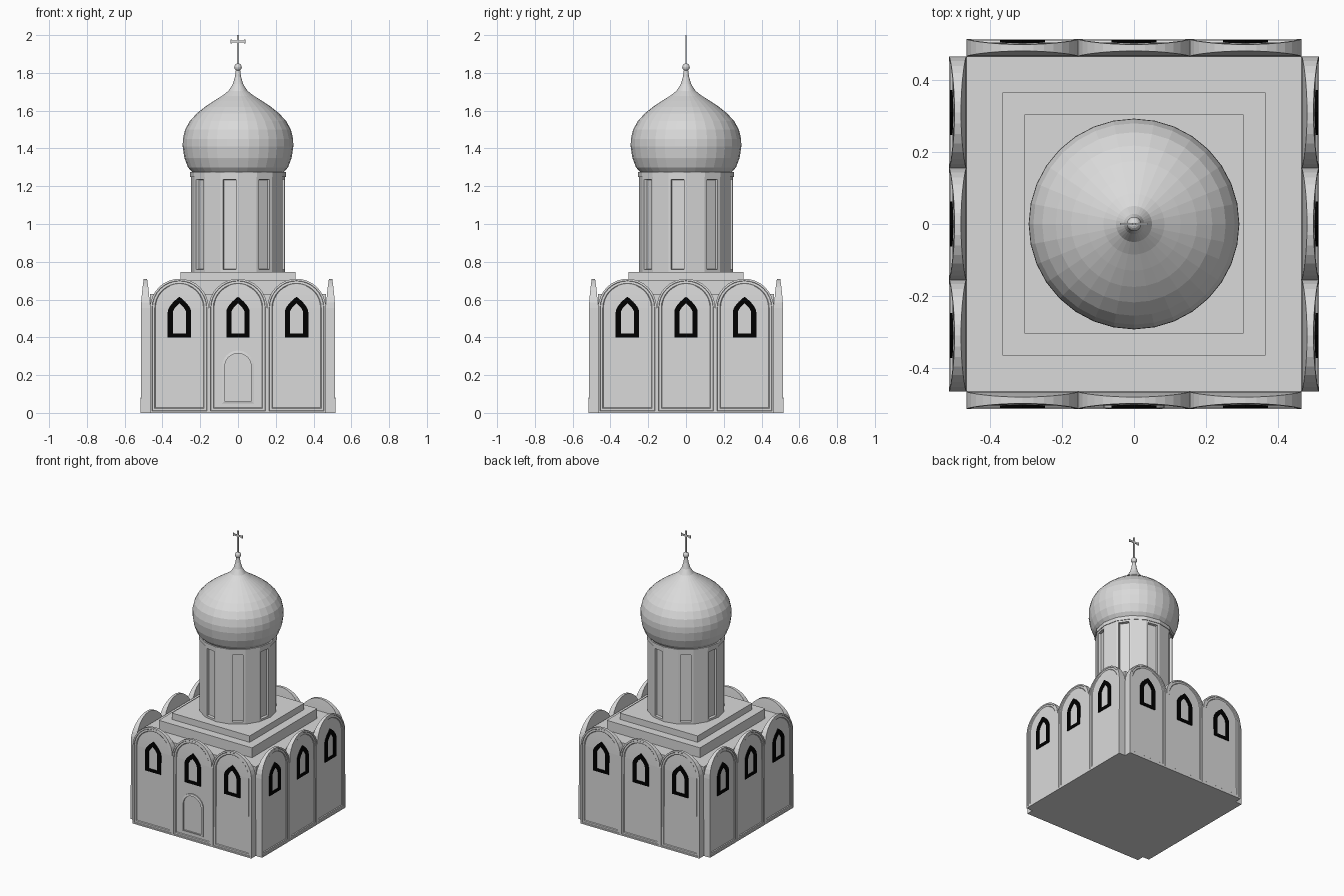
import bpy, bmesh
from math import sin, cos, pi, radians

old = bpy.data.objects.get("Cube")
if old:
    bpy.data.objects.remove(old)


def material(name, value):
    m = bpy.data.materials.new(name)
    m.use_nodes = True
    colour = (value, value, value, 1)
    m.diffuse_color = colour
    m.node_tree.nodes["Principled BSDF"].inputs["Base Color"].default_value = colour
    return m


STONE = material("pale stone", 0.7)
BLACK = material("black trim", 0.0)
WALL = 0.465      # half width of the main block
BAY = WALL / 3    # half width of one wall bay


def finish(bm, name, mat):
    bmesh.ops.recalc_face_normals(bm, faces=bm.faces)
    mesh = bpy.data.meshes.new(name)
    bm.to_mesh(mesh)
    bm.free()
    mesh.materials.append(mat)
    obj = bpy.data.objects.new(name, mesh)
    bpy.context.collection.objects.link(obj)
    return obj


def box(name, half, z0, z1, half_y=None, y=0, mat=STONE):
    bm = bmesh.new()
    bmesh.ops.create_cube(bm, size=1)
    for v in bm.verts:
        v.co.x *= 2 * half
        v.co.y = y + v.co.y * 2 * (half_y or half)
        v.co.z = z0 + (v.co.z + 0.5) * (z1 - z0)
    return finish(bm, name, mat)


def round_arch(w, bottom, spring, n=16):
    arc = [(-w * cos(pi * i / n), spring + w * sin(pi * i / n)) for i in range(n + 1)]
    return [(-w, bottom)] + arc + [(w, bottom)]


def pointed_arch(w, bottom, spring, top, n=6):
    left = [(-w * (1 - (i / n) ** 1.7), spring + (top - spring) * i / n) for i in range(n)]
    right = [(-x, z) for x, z in reversed(left)]
    return [(-w, bottom)] + left + [(0, top)] + right + [(w, bottom)]


def loft(name, loops, mat=STONE, capped=True, taper=False):
    """Joins outlines given as (depth, points); depth grows out of the front wall."""
    bm = bmesh.new()
    rings = []
    for depth, points in loops:
        ring = []
        for x, z in points:
            d = depth
            if taper:
                t = max(0, (z - 0.5) / 0.21)
                d = 0.025 + (depth - 0.025) * (1 - 0.65 * t * t)
            ring.append(bm.verts.new((x, -WALL - d, z)))
        rings.append(ring)
    n = len(rings[0])
    pairs = list(zip(rings, rings[1:]))
    if not capped:
        pairs.append((rings[-1], rings[0]))
    for a, b in pairs:
        for i in range(n):
            j = (i + 1) % n
            bm.faces.new((a[i], a[j], b[j], b[i]))
    if capped:
        # caps are horizontal strips so they follow the taper
        for r in (rings[0], rings[-1]):
            for i in range(n // 2):
                face = [r[i], r[i + 1], r[n - 2 - i], r[n - 1 - i]]
                face = list(dict.fromkeys(face))
                if len(face) > 2:
                    bm.faces.new(face)
    return finish(bm, name, mat)


def revolve(profile, sides, phase=0):
    bm = bmesh.new()
    rings = [[bm.verts.new((r * cos(phase + 2 * pi * i / sides),
                            r * sin(phase + 2 * pi * i / sides), z))
              for i in range(sides)] for r, z in profile]
    for a, b in zip(rings, rings[1:]):
        for i in range(sides):
            j = (i + 1) % sides
            bm.faces.new((a[i], a[j], b[j], b[i]))
    bm.faces.new(rings[0])
    bm.faces.new(rings[-1])
    return bm


# Main block and stepped roof
box("main_block", WALL, 0, 0.63)
box("lower_roof_step", 0.365, 0.63, 0.70)
box("upper_roof_step", 0.305, 0.70, 0.745)

# Wall bay: arched panel with stepped frame, and a pointed window surround
steps = [(0, 0), (0, 0.05), (0.01, 0.05), (0.012, 0.045), (0.024, 0.045), (0.028, 0.04)]
panel = loft("bay_panel", [(d, round_arch(BAY - i, i, 0.555)) for i, d in steps], taper=True)
outer = pointed_arch(0.062, 0.40, 0.535, 0.615)
inner = pointed_arch(0.035, 0.42, 0.53, 0.58)
window = loft("window_surround", [(0.03, outer), (0.046, outer), (0.046, inner), (0.03, inner)],
              BLACK, capped=False)

# Repeat the bay three times on each of four sides
for part in (panel, window):
    for side in range(4):
        for slot in (-1, 0, 1):
            copy = bpy.data.objects.new(f"{part.name}_{side + 1}_{slot + 2}", part.data)
            a = side * pi / 2
            copy.location = (cos(a) * slot * 2 * BAY, sin(a) * slot * 2 * BAY, 0)
            copy.rotation_euler.z = a
            bpy.context.collection.objects.link(copy)
    bpy.data.objects.remove(part)

# Front door surround
outer = round_arch(0.085, 0.05, 0.245)
inner = round_arch(0.07, 0.06, 0.245)
loft("door_surround", [(0.035, outer), (0.046, outer), (0.049, inner), (0.035, inner)], capped=False)

# Drum with a sunken slot in every second face
start = radians(-90 - 10.4 + 11.25)
bm = revolve([(0.25, 0.745), (0.25, 1.25)], 16, start)
bmesh.ops.recalc_face_normals(bm, faces=bm.faces)
bm.faces.ensure_lookup_table()
slots = [bm.faces[i] for i in range(1, 16, 2)]
bmesh.ops.inset_individual(bm, faces=slots, thickness=0.02)
bmesh.ops.inset_individual(bm, faces=slots, thickness=0.003, depth=-0.018)
finish(bm, "drum", STONE)
finish(revolve([(0.254, 1.25), (0.254, 1.275)], 16, start), "drum_cornice", STONE)

# Onion dome with its spire
dome = [(0.24, 1.272), (0.265, 1.30), (0.284, 1.35), (0.293, 1.41), (0.292, 1.45),
        (0.28, 1.50), (0.255, 1.545), (0.218, 1.585), (0.175, 1.62), (0.13, 1.65),
        (0.085, 1.678), (0.05, 1.705), (0.028, 1.74), (0.016, 1.78), (0.011, 1.82)]
finish(revolve(dome, 32), "onion_dome", STONE)

# Ball and cross
bm = bmesh.new()
bmesh.ops.create_uvsphere(bm, u_segments=16, v_segments=10, radius=0.02)
bmesh.ops.translate(bm, verts=bm.verts, vec=(0, 0, 1.83))
finish(bm, "spire_ball", STONE)
box("cross_upright", 0.006, 1.84, 2.0, 0.003)
box("cross_bar", 0.037, 1.96, 1.972, 0.003)
for x in (-0.035, 0.035):
    tip = box("cross_tip", 0.004, 1.956, 1.976, 0.003)
    tip.location.x = x
